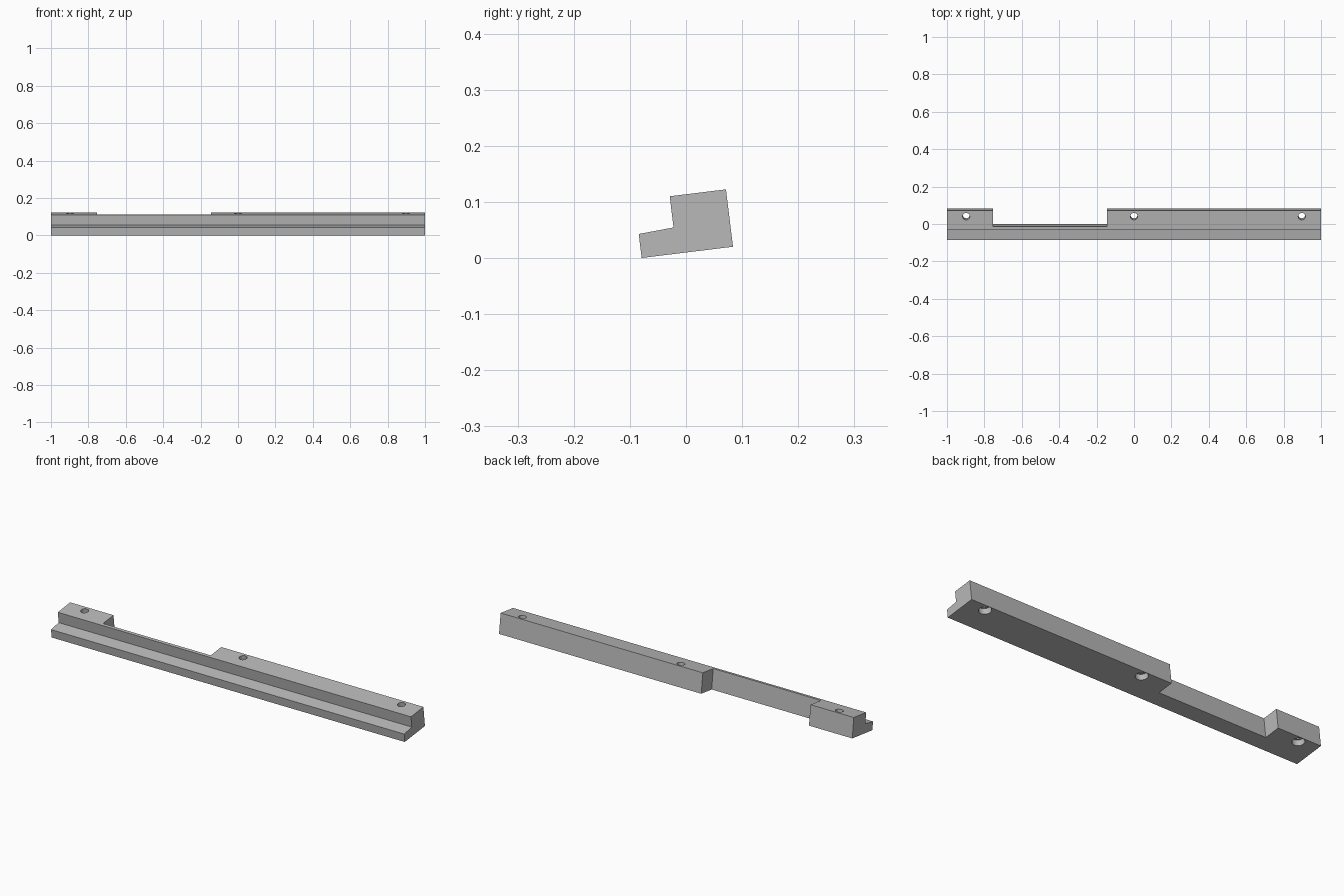
import bpy, bmesh, math
from mathutils import Matrix, Vector

cube = bpy.data.objects.get("Cube")
if cube:
    bpy.data.objects.remove(cube, do_unlink=True)

TILT = math.radians(7)
FRAME = Matrix.Translation((0, -0.079, 0)) @ Matrix.Rotation(TILT, 4, 'X')

grey = bpy.data.materials.new("plain grey")
grey.use_nodes = True
grey.diffuse_color = (0.48, 0.48, 0.48, 1)
grey.node_tree.nodes["Principled BSDF"].inputs["Base Color"].default_value = grey.diffuse_color


def add_object(name, bm):
    """Turn a bmesh in the bar's own frame into a tilted object."""
    bmesh.ops.recalc_face_normals(bm, faces=bm.faces)
    mesh = bpy.data.meshes.new(name)
    bm.to_mesh(mesh)
    bm.free()
    mesh.transform(FRAME)
    mesh.materials.append(grey)
    obj = bpy.data.objects.new(name, mesh)
    bpy.context.collection.objects.link(obj)
    return obj


def extrude_profile(name, profile, x0, x1):
    bm = bmesh.new()
    face = bm.faces.new([bm.verts.new((x0, y, z)) for y, z in profile])
    moved = bmesh.ops.extrude_face_region(bm, geom=[face])["geom"]
    verts = [v for v in moved if isinstance(v, bmesh.types.BMVert)]
    bmesh.ops.translate(bm, verts=verts, vec=(x1 - x0, 0, 0))
    return add_object(name, bm)


def cylinder(name, x, y, radius, z0, z1):
    bm = bmesh.new()
    bmesh.ops.create_cone(bm, cap_ends=True, segments=32, radius1=radius, radius2=radius,
                          depth=z1 - z0, matrix=Matrix.Translation((x, y, (z0 + z1) / 2)))
    return add_object(name, bm)


def cut(target, cutter):
    mod = target.modifiers.new(cutter.name, 'BOOLEAN')
    mod.operation = 'DIFFERENCE'
    mod.solver = 'EXACT'
    mod.object = cutter
    bpy.context.view_layer.objects.active = target
    bpy.ops.object.modifier_apply(modifier=mod.name)
    bpy.data.objects.remove(cutter, do_unlink=True)


# Stepped bar with a front lip
DEPTH, HEIGHT, STEP = 0.164, 0.103, 0.063
bar = extrude_profile("stepped_bar", [(0, 0), (DEPTH, 0), (DEPTH, HEIGHT), (STEP, HEIGHT),
                                      (STEP, 0.047), (0, 0.043)], -1, 1)

# Notch through the back
cut(bar, extrude_profile("notch_cutter", [(0.079, -0.1), (0.3, -0.1), (0.3, 0.2), (0.079, 0.2)],
                         -0.755, -0.145))

# Screw holes, counterbored from below
for x in (-0.897, 0, 0.897):
    cut(bar, cylinder("hole_cutter", x, 0.133, 0.019, -0.05, 0.15))
    cut(bar, cylinder("counterbore_cutter", x, 0.133, 0.029, -0.05, 0.03))

# Smooth hole walls, sharp edges elsewhere
bpy.ops.object.select_all(action='DESELECT')
bar.select_set(True)
bpy.context.view_layer.objects.active = bar
bpy.ops.object.shade_smooth_by_angle(angle=math.radians(30))
